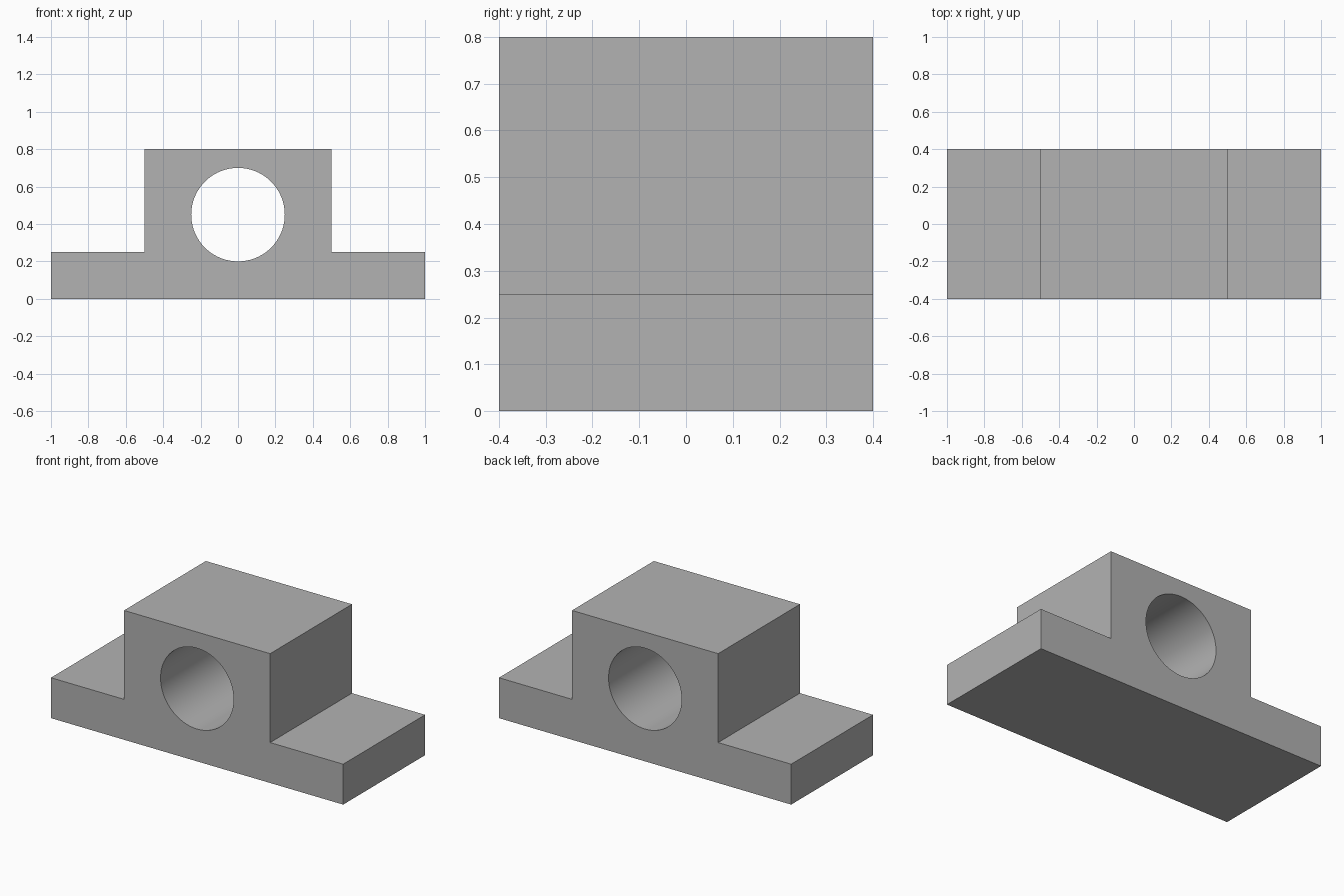
import bpy
import bmesh
import math

cube = bpy.data.objects.get("Cube")
if cube:
    bpy.data.objects.remove(cube, do_unlink=True)

LENGTH, DEPTH = 2.0, 0.8
BASE_H, BLOCK_H, BLOCK_W = 0.25, 0.8, 1.0
BORE_R, BORE_Z = 0.25, 0.45

grey = bpy.data.materials.new("plain grey")
grey.use_nodes = True
colour = (0.448, 0.448, 0.448, 1.0)
grey.diffuse_color = colour
grey.node_tree.nodes["Principled BSDF"].inputs["Base Color"].default_value = colour

# Stepped side profile, mirrored about the centre and extruded along the depth
half = [(LENGTH / 2, 0), (LENGTH / 2, BASE_H), (BLOCK_W / 2, BASE_H), (BLOCK_W / 2, BLOCK_H)]
outline = half + [(-x, z) for x, z in reversed(half)]

bm = bmesh.new()
front = bm.faces.new([bm.verts.new((x, -DEPTH / 2, z)) for x, z in outline])
extruded = bmesh.ops.extrude_face_region(bm, geom=[front], use_keep_orig=True)
back_verts = [g for g in extruded["geom"] if isinstance(g, bmesh.types.BMVert)]
bmesh.ops.translate(bm, verts=back_verts, vec=(0, DEPTH, 0))
bmesh.ops.recalc_face_normals(bm, faces=bm.faces)
mesh = bpy.data.meshes.new("bearing_block")
bm.to_mesh(mesh)
bm.free()
block = bpy.data.objects.new("bearing_block", mesh)
bpy.context.collection.objects.link(block)
mesh.materials.append(grey)

# Round bore cut right through the block
bpy.ops.mesh.primitive_cylinder_add(vertices=96, radius=BORE_R, depth=DEPTH * 1.5,
                                    location=(0, 0, BORE_Z),
                                    rotation=(math.pi / 2, 0, 0))
cutter = bpy.context.object
cutter.name = "bore_cutter"
cutter.hide_render = True
cutter.data.materials.append(grey)

bore = block.modifiers.new("bore", 'BOOLEAN')
bore.operation = 'DIFFERENCE'
bore.solver = 'EXACT'
bore.object = cutter

bpy.ops.object.select_all(action='DESELECT')
block.select_set(True)
bpy.context.view_layer.objects.active = block
bpy.ops.object.modifier_apply(modifier=bore.name)
bpy.data.objects.remove(cutter, do_unlink=True)

# Smooth bore wall, crisp outer edges
bpy.ops.object.shade_smooth_by_angle(angle=math.radians(30))
